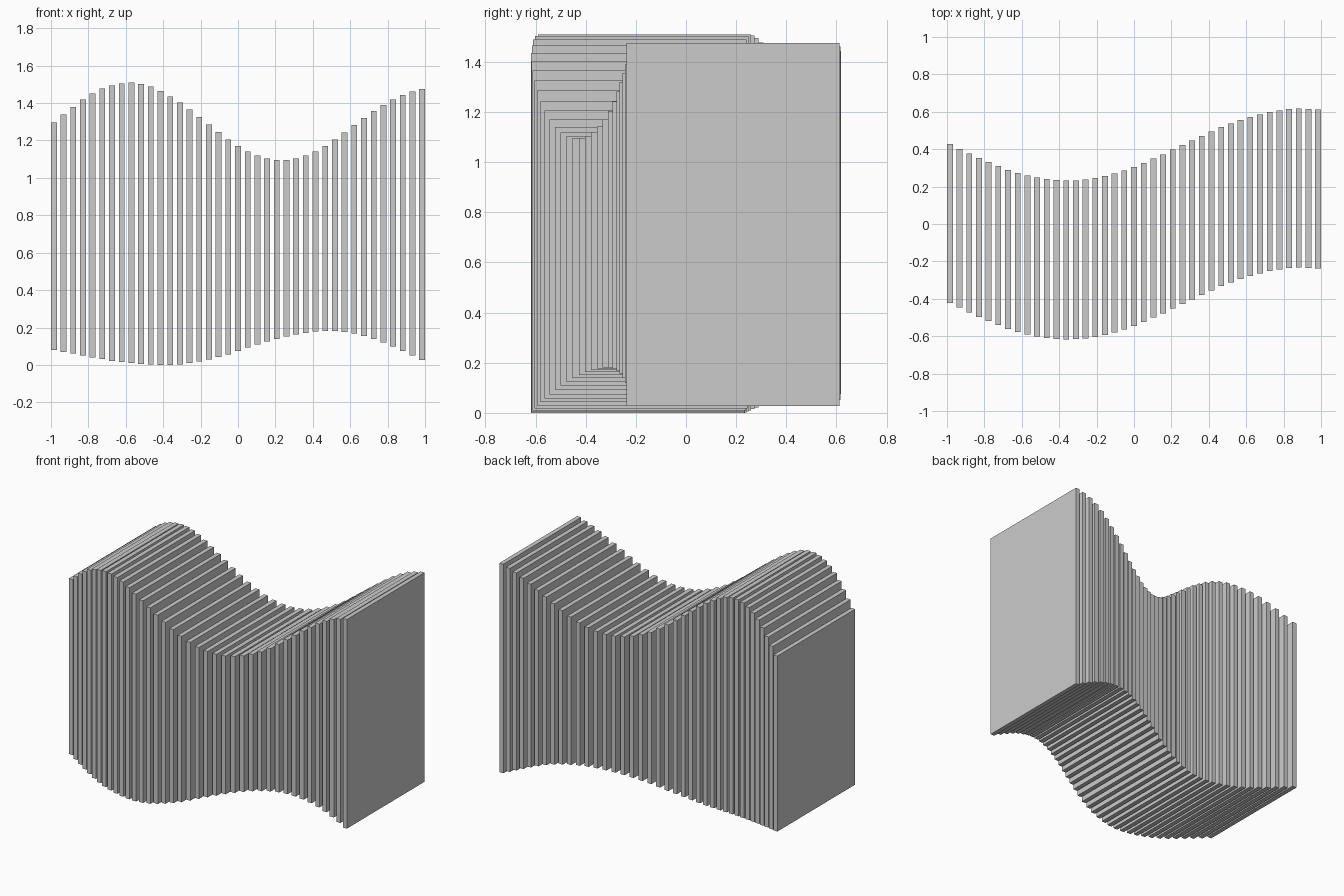
import bpy

COUNT = 39      # number of upright slats along x
THICK = 0.031
DEPTH = 0.85

# Wave profiles sampled at every second slat, left to right
TOP = [1.295, 1.38, 1.452, 1.495, 1.509, 1.489, 1.436, 1.366, 1.286, 1.206,
       1.141, 1.104, 1.096, 1.12, 1.17, 1.243, 1.32, 1.39, 1.444, 1.475]
BOTTOM = [.08, .06, .04, .022, .01, .002, 0, .009, .03, .057,
          .092, .124, .152, .172, .181, .176, .155, .12, .075, .027]
BACK = [.43, .38, .333, .292, .262, .243, .235, .241, .259, .289,
        .329, .375, .425, .474, .520, .559, .588, .61, .62, .615]


def wave(points, i):
    """Profile value at slat i: smooth cubic between the samples."""
    k = i // 2
    if i % 2 == 0:
        return points[k]
    b, c = points[k], points[k + 1]
    a = points[k - 1] if k > 0 else 2 * b - c
    d = points[k + 2] if k + 2 < len(points) else 2 * c - b
    return (9 * (b + c) - a - d) / 16


def slat(i):
    x = -1 + THICK / 2 + i * (2 - THICK) / (COUNT - 1)
    y = wave(BACK, i) - 0.4275
    lo, hi = max(0, wave(BOTTOM, i)), wave(TOP, i)
    bpy.ops.mesh.primitive_cube_add(size=1, location=(x, y, (lo + hi) / 2))
    ob = bpy.context.object
    ob.name = f"slat_{i + 1:02d}"
    ob.scale = (THICK, DEPTH, hi - lo)


# Row of parallel slats forming the wavy bench
for i in range(COUNT):
    slat(i)
